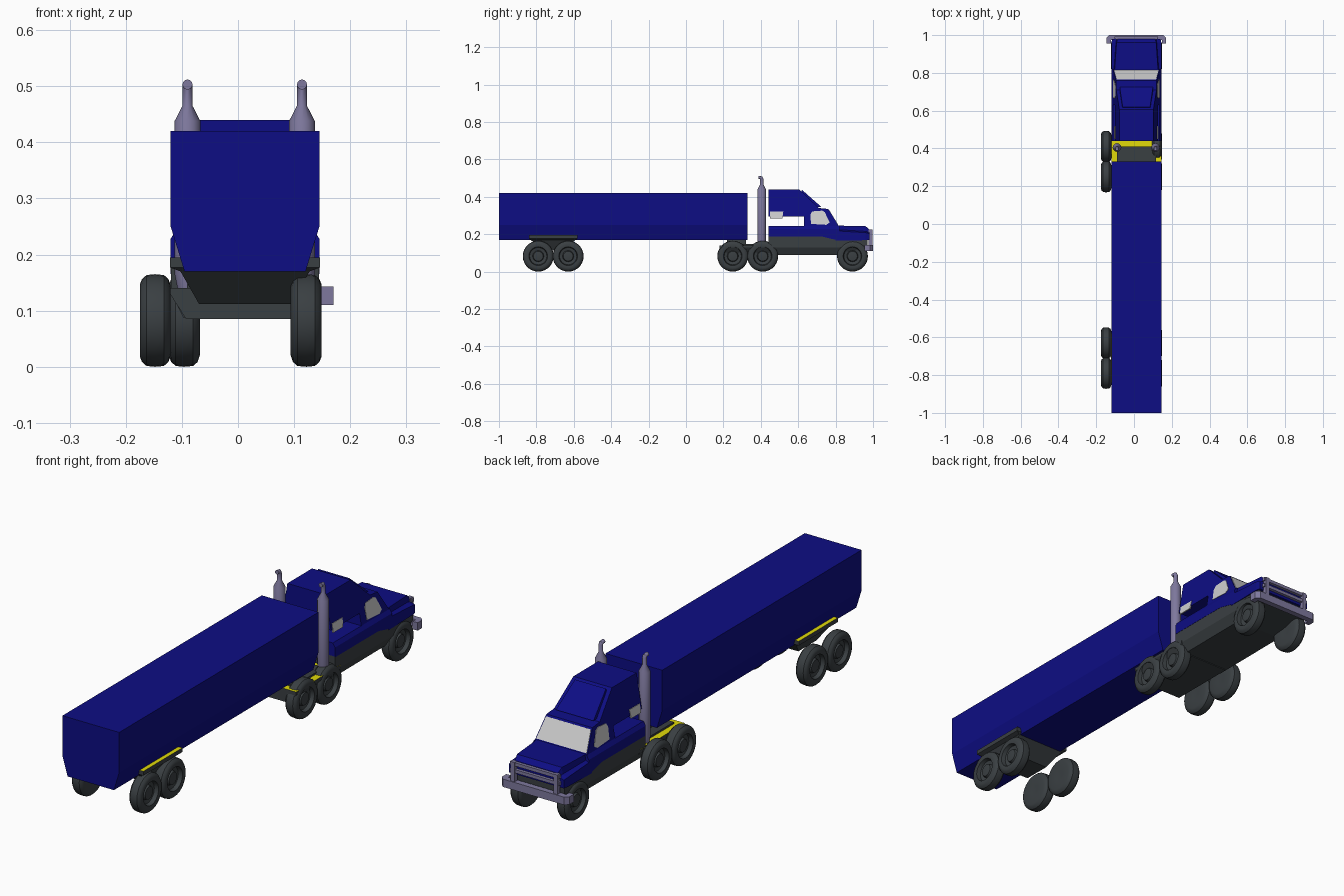
import bpy, bmesh, math

if "Cube" in bpy.data.objects:
    bpy.data.objects.remove(bpy.data.objects["Cube"])

CX = 0.0125  # centre line of the truck body


def mat(name, rgb):
    m = bpy.data.materials.new(name)
    m.diffuse_color = (*rgb, 1)
    m.use_nodes = True
    m.node_tree.nodes["Principled BSDF"].inputs["Base Color"].default_value = m.diffuse_color
    return m


BLUE = mat("dark_blue", (0.004, 0.004, 0.23))
DARK = mat("dark_grey", (0.042, 0.05, 0.055))
CHROME = mat("purple_chrome", (0.21, 0.19, 0.34))
YELLOW = mat("yellow", (0.75, 0.70, 0.003))
GLASS = mat("light_glass", (0.62, 0.62, 0.62))


def loft(name, rings, material, smooth=False, top=None):
    """Skin a list of equal-length point rings and cap both ends."""
    bm = bmesh.new()
    vs = [[bm.verts.new(p) for p in r] for r in rings]
    n = len(vs[0])
    for a, b in zip(vs, vs[1:]):
        for i in range(n):
            bm.faces.new((a[i], a[(i + 1) % n], b[(i + 1) % n], b[i]))
    bm.faces.new(vs[0])
    bm.faces.new(vs[-1])
    bmesh.ops.recalc_face_normals(bm, faces=bm.faces)
    bm.normal_update()
    me = bpy.data.meshes.new(name)
    me.materials.append(material)
    if top:  # second colour on faces that point up
        me.materials.append(top)
        for f in bm.faces:
            f.material_index = int(f.normal.z > 0.8)
    bm.to_mesh(me)
    bm.free()
    ob = bpy.data.objects.new(name, me)
    bpy.context.collection.objects.link(ob)
    if smooth:
        bpy.ops.object.select_all(action='DESELECT')
        ob.select_set(True)
        bpy.context.view_layer.objects.active = ob
        bpy.ops.object.shade_smooth_by_angle(angle=math.radians(35))
    return ob


def sections(name, secs, material, top=None):
    """Mirrored cross-sections along y: (y, [(half width, z), ...])."""
    rings = [[(CX + h, y, z) for h, z in s] + [(CX - h, y, z) for h, z in reversed(s)]
             for y, s in secs]
    return loft(name, rings, material, top=top)


def box(name, x0, x1, y0, y1, z0, z1, material):
    return loft(name, [[(x0, y0, z), (x1, y0, z), (x1, y1, z), (x0, y1, z)] for z in (z0, z1)], material)


def cab_half(z):
    return 0.1225 - (z - 0.245) / 6


def cab_side(name, prof, material, inset=0.0):
    """Side profile (y, z) spanning the cab, narrowing upward."""
    loft(name, [[(CX + s * (cab_half(z) - inset), y, z) for y, z in prof] for s in (-1, 1)], material)


def side_window(name, prof):
    for s, side in ((-1, "left"), (1, "right")):
        loft(f"{side}_{name}", [[(CX + s * (cab_half(z) + d), y, z) for y, z in prof]
                                for d in (-0.004, 0.002)], GLASS)


# Trailer box with tapered lower edges
body = [(0.1325, 0.42), (0.1325, 0.25), (0.108, 0.17)]
sections("trailer_box", [(-1, body), (0.33, body)], BLUE)

# Trailer axle carrier, wedge below the box with yellow upper edge
ends = lambda a, b, z: [[(CX - h, y0, z), (CX + h, y0, z), (CX + h, y1, z), (CX - h, y1, z)]
                        for h, y0, y1 in [(a, *b)]][0]
loft("trailer_axle_carrier", [ends(0.082, (-0.77, -0.65), 0.112),
                              ends(0.115, (-0.83, -0.59), 0.17),
                              ends(0.1335, (-0.84, -0.58), 0.177),
                              ends(0.1335, (-0.84, -0.58), 0.195)], DARK, top=YELLOW)

# Tractor rear frame with yellow deck and coupling plate
rear = [(0.1325, 0.14), (0.1325, 0.128), (0.105, 0.085)]
sections("rear_frame", [(0.18, rear), (0.48, rear)], DARK, top=YELLOW)
box("coupling_plate", CX - 0.103, CX + 0.103, 0.21, 0.41, 0.138, 0.148, DARK)
box("coupling_block", CX - 0.06, CX + 0.06, 0.22, 0.32, 0.14, 0.172, DARK)

# Tractor chassis skirt
sections("chassis", [
    (0.44, [(0.1315, 0.19), (0.1315, 0.13), (0.11, 0.088)]),
    (0.82, [(0.1315, 0.19), (0.1315, 0.13), (0.11, 0.09)]),
    (0.97, [(0.125, 0.17), (0.125, 0.14), (0.11, 0.115)])], DARK)

# Lower cab and hood
low = [(0.1225, 0.245), (0.1325, 0.228), (0.1325, 0.187)]
sections("lower_cab", [(0.44, low), (0.73, low),
                       (0.82, [(0.1225, 0.245), (0.1325, 0.228), (0.1325, 0.165)])], BLUE)
sections("hood", [
    (0.80, [(0.116, 0.246), (0.12, 0.225), (0.1325, 0.218), (0.1325, 0.165)]),
    (0.96, [(0.105, 0.243), (0.108, 0.215), (0.1325, 0.208), (0.1325, 0.168)]),
    (0.98, [(0.10, 0.225), (0.105, 0.21), (0.128, 0.203), (0.128, 0.168)])], BLUE)

# Cab and sleeper, open below the sleeper
cab_side("cab_and_sleeper", [(0.44, 0.295), (0.63, 0.295), (0.63, 0.244), (0.815, 0.244),
                             (0.76, 0.335), (0.71, 0.34), (0.605, 0.44), (0.44, 0.44)], BLUE)
# Raised panel on the sleeper roof slope
cab_side("roof_fairing", [(0.615, 0.425), (0.70, 0.345), (0.725, 0.345), (0.62, 0.437)], BLUE, 0.018)

# Windows
cab_side("windshield", [(0.810, 0.248), (0.762, 0.327), (0.766, 0.329), (0.814, 0.25)], GLASS, 0.004)
side_window("door_window", [(0.668, 0.255), (0.75, 0.25), (0.768, 0.262), (0.742, 0.318),
                            (0.728, 0.326), (0.675, 0.322), (0.665, 0.305)])
side_window("sleeper_window", [(0.45, 0.283), (0.515, 0.283), (0.52, 0.32), (0.45, 0.32)])


# Exhaust stacks: tube, cone, pipe and bent outlet
def circle(cx, cy, cz, r, tilt=0, n=12):
    pts = []
    for i in range(n):
        a = 2 * math.pi * i / n
        u, v = r * math.cos(a), r * math.sin(a)
        pts.append((cx + u, cy + v * math.cos(tilt), cz + v * math.sin(tilt)))
    return pts


for x, side in ((CX - 0.1025, "left"), (CX + 0.1015, "right")):
    loft(f"{side}_exhaust_stack", [
        circle(x, 0.405, 0.135, 0.017), circle(x, 0.405, 0.165, 0.023),
        circle(x, 0.405, 0.438, 0.023), circle(x, 0.405, 0.465, 0.009),
        circle(x, 0.405, 0.496, 0.009), circle(x, 0.402, 0.502, 0.009, math.pi / 4),
        circle(x, 0.388, 0.503, 0.009, math.pi / 2)], CHROME, smooth=True)

# Front bumper with wrapped ends
plan = [(-.158, .955), (-.158, .985), (-.143, 1), (.143, 1), (.158, .985), (.158, .955),
        (.135, .955), (.135, .975), (-.135, .975), (-.135, .955)]
loft("front_bumper", [[(CX + x, y, z) for x, y in plan] for z in (0.11, 0.143)], CHROME)
# Grille guard
for x, side in ((-0.1, "left"), (0.1, "right")):
    box(f"{side}_guard_post", CX + x - 0.009, CX + x + 0.009, 0.977, 0.996, 0.14, 0.225, CHROME)
for i, z in enumerate((0.18, 0.209)):
    box(f"guard_bar_{i + 1}", CX - 0.115, CX + 0.115, 0.98, 0.993, z, z + 0.014, CHROME)

# Wheels: lathe profile (offset from inner face, radius), dished hub outside
PROFILE = [(0.004, 0.02), (0.0, 0.062), (0.004, 0.074), (0.012, 0.081), (0.028, 0.0825),
           (0.043, 0.081), (0.051, 0.074), (0.055, 0.064), (0.053, 0.05), (0.036, 0.046),
           (0.032, 0.03), (0.044, 0.026), (0.046, 0.010)]


def wheel(name, x_inner, y, side, n=28):
    rings = [[(x_inner + side * d, y + r * math.cos(2 * math.pi * i / n),
               0.0825 + r * math.sin(2 * math.pi * i / n)) for i in range(n)] for d, r in PROFILE]
    loft(name, rings, DARK, smooth=True)


for y, pos in ((-0.79, "trailer_rear"), (-0.63, "trailer_front"),
               (0.25, "drive_rear"), (0.41, "drive_front"), (0.89, "steering")):
    wheel(f"{pos}_wheel_right", 0.094, y, 1)
    # the rear left wheels stand further out than the steering wheel
    wheel(f"{pos}_wheel_left", -0.068 if pos == "steering" else -0.12, y, -1)
